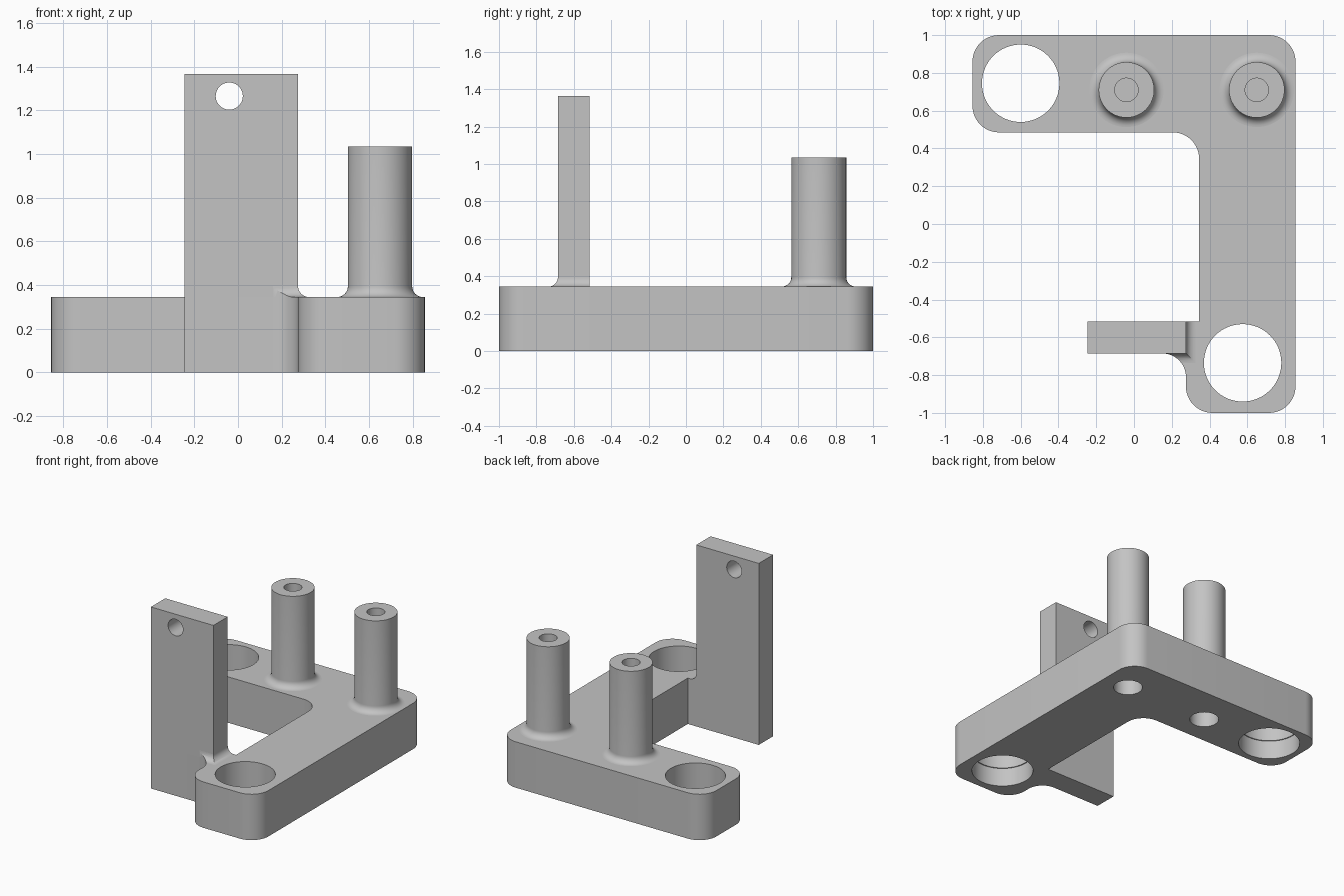
import bpy, bmesh, math
from mathutils import Vector, Matrix

cube = bpy.data.objects.get("Cube")
if cube:
    bpy.data.objects.remove(cube, do_unlink=True)

GREY = (0.55, 0.55, 0.55, 1)
mat = bpy.data.materials.new("light_grey")
mat.use_nodes = True
mat.diffuse_color = GREY
mat.node_tree.nodes["Principled BSDF"].inputs["Base Color"].default_value = GREY

# Main dimensions
PLATE_TOP, TAB_TOP, POST_TOP = 0.345, 1.365, 1.035
TAB_L, TAB_R, TAB_F, TAB_B = -0.245, 0.275, -0.685, -0.515
BLEND = 0.05
QUARTER = math.pi / 2


def finish(bm, name):
    bmesh.ops.remove_doubles(bm, verts=bm.verts, dist=1e-5)
    bmesh.ops.recalc_face_normals(bm, faces=bm.faces)
    mesh = bpy.data.meshes.new(name)
    bm.to_mesh(mesh)
    bm.free()
    mesh.materials.append(mat)
    obj = bpy.data.objects.new(name, mesh)
    bpy.context.collection.objects.link(obj)
    return obj


def rounded(corners, steps=12):
    """Round each right-angled corner (x, y, radius) of a closed outline."""
    points = []
    for i, (x, y, r) in enumerate(corners):
        p = Vector((x, y))
        if r == 0:
            points.append(p)
            continue
        to_prev = (Vector(corners[i - 1][:2]) - p).normalized()
        to_next = (Vector(corners[(i + 1) % len(corners)][:2]) - p).normalized()
        centre = p + r * (to_prev + to_next)
        for k in range(steps + 1):
            t = QUARTER * k / steps
            points.append(centre - r * (to_next * math.cos(t) + to_prev * math.sin(t)))
    return points


def prism(name, outline, z0, z1):
    bm = bmesh.new()
    face = bm.faces.new([bm.verts.new((p[0], p[1], z0)) for p in outline])
    top = bmesh.ops.extrude_face_region(bm, geom=[face], use_keep_orig=True)
    verts = [g for g in top["geom"] if isinstance(g, bmesh.types.BMVert)]
    bmesh.ops.translate(bm, verts=verts, vec=(0, 0, z1 - z0))
    return finish(bm, name)


def lathe(name, profile, place):
    """Turn a (radius, height) profile about z, then place it."""
    bm = bmesh.new()
    verts = [bm.verts.new((r, 0, z)) for r, z in profile]
    edges = [bm.edges.new(pair) for pair in zip(verts, verts[1:])]
    bmesh.ops.spin(bm, geom=verts + edges, cent=(0, 0, 0), axis=(0, 0, 1),
                   angle=math.tau, steps=64, use_duplicate=False)
    bm.transform(place)
    return finish(bm, name)


def boolean(obj, other, operation="DIFFERENCE"):
    other.hide_render = True
    mod = obj.modifiers.new("cut", "BOOLEAN")
    mod.operation, mod.object, mod.solver = operation, other, "EXACT"
    bpy.context.view_layer.objects.active = obj
    bpy.ops.object.modifier_apply(modifier=mod.name)
    bpy.data.objects.remove(other, do_unlink=True)


def blend_arc(start_r, z, steps=8):
    """Concave quarter arc from the flat surface up to the wall."""
    return [(start_r + BLEND * (1 - math.sin(t)), z + BLEND * (1 - math.cos(t)))
            for t in (QUARTER * k / steps for k in range(steps + 1))]


# Plate outline, including the foot of the upright tab
outline = rounded([
    (0.855, -1, 0.14), (0.855, 1, 0.14), (-0.855, 1, 0.14), (-0.855, 0.485, 0.14),
    (0.345, 0.485, 0.14), (0.345, TAB_B, 0), (TAB_L, TAB_B, 0), (TAB_L, TAB_F, 0),
    (TAB_R, TAB_F, 0.125), (TAB_R, -1, 0.14)])
plate = prism("base_plate", outline, 0, PLATE_TOP)

# Large stepped through holes
bore = [(0, -0.1), (0.212, -0.1), (0.212, 0.14), (0.205, 0.14), (0.205, 0.5), (0, 0.5)]
for x, y in ((-0.6, 0.745), (0.575, -0.735)):
    boolean(plate, lathe("bore_cutter", bore, Matrix.Translation((x, y, 0))))

# Posts with a blind hole at the top and a wider one under the plate
post_profile = [(0, PLATE_TOP - 0.015), (0.147 + BLEND, PLATE_TOP - 0.015)]
post_profile += blend_arc(0.147, PLATE_TOP)
post_profile += [(0.147, POST_TOP), (0.062, POST_TOP), (0.062, 0.735), (0, 0.735)]
screw_hole = [(0, -0.1), (0.1, -0.1), (0.1, 0.3), (0, 0.3)]
posts = []
for side, x in (("right", -0.04), ("left", 0.65)):
    place = Matrix.Translation((x, 0.71, 0))
    boolean(plate, lathe("screw_cutter", screw_hole, place))
    posts.append(lathe(side + "_post", post_profile, place))

# Upright tab with a cross hole
tab = prism("upright_tab", [(TAB_L, TAB_F), (TAB_R, TAB_F), (TAB_R, TAB_B), (TAB_L, TAB_B)],
            PLATE_TOP, TAB_TOP)
pin = [(0, -0.3), (0.062, -0.3), (0.062, 0.3), (0, 0.3)]
boolean(tab, lathe("pin_cutter", pin, Matrix.Translation((-0.04, -0.6, 1.265))
                   @ Matrix.Rotation(QUARTER, 4, "X")))

# Mitred blend between tab and plate, trimmed to the plate outline
bm = bmesh.new()
section = [(-0.01, PLATE_TOP - 0.01), (BLEND, PLATE_TOP - 0.01)] + blend_arc(0, PLATE_TOP)
section.append((-0.01, PLATE_TOP + BLEND))
rings = []
for x, y, dx, dy in ((TAB_R, TAB_B, 1, 0), (TAB_R, TAB_F, 1, -1), (0.16, TAB_F, 0, -1)):
    rings.append([bm.verts.new((x + dx * d, y + dy * d, z)) for d, z in section])
for a, b in zip(rings, rings[1:]):
    for i in range(len(a)):
        bm.faces.new((a[i - 1], a[i], b[i], b[i - 1]))
bm.faces.new(rings[0])
bm.faces.new(rings[-1])
blend = finish(bm, "tab_blend")
boolean(blend, prism("trim", outline, 0.2, 0.6), "INTERSECT")

# Smooth round walls, keep edges crisp
bpy.ops.object.select_all(action="DESELECT")
for obj in [plate, tab, blend] + posts:
    obj.select_set(True)
bpy.context.view_layer.objects.active = plate
bpy.ops.object.shade_smooth_by_angle(angle=math.radians(30))
